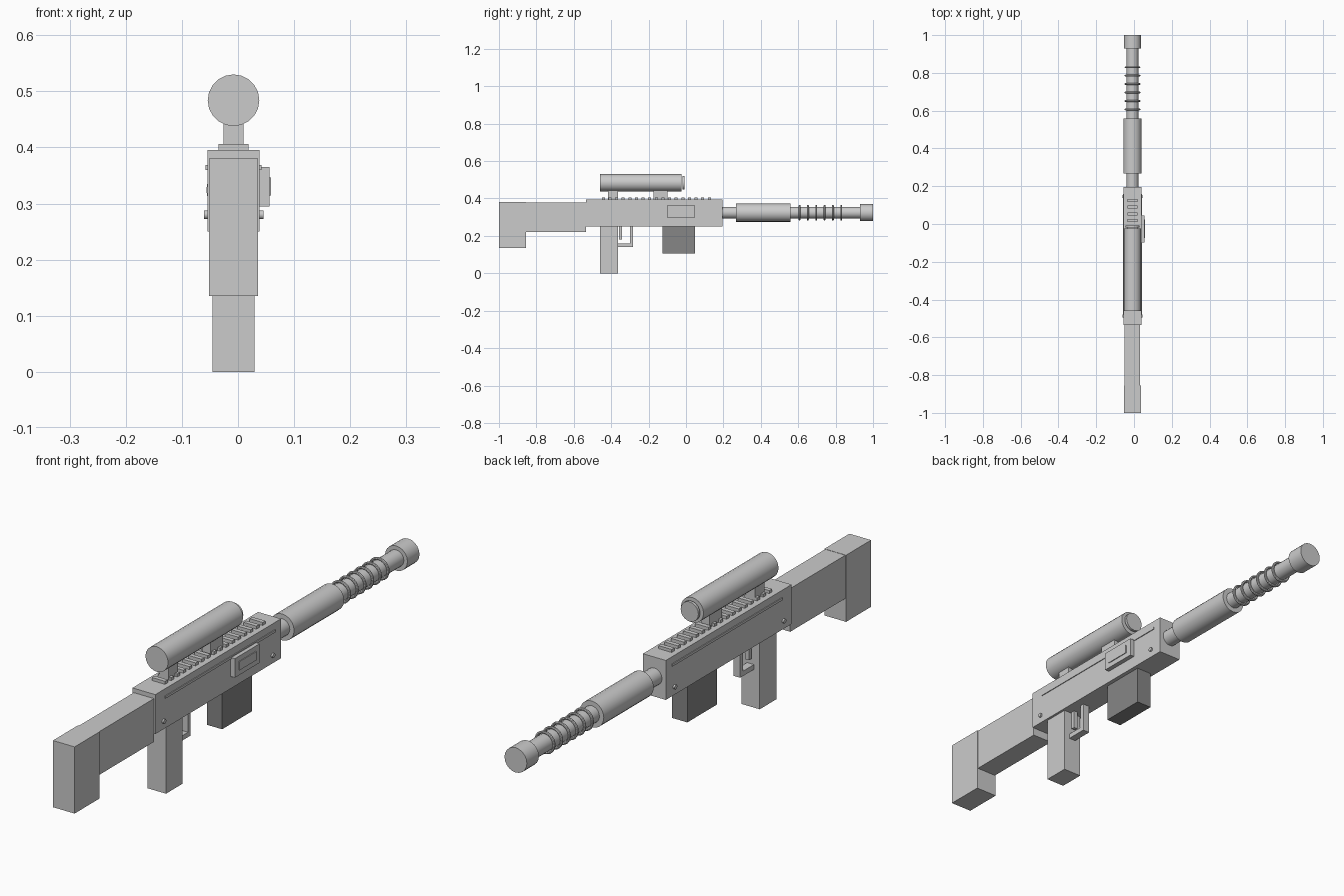
import bpy
from math import pi, radians

cube = bpy.data.objects.get("Cube")
if cube:
    bpy.data.objects.remove(cube, do_unlink=True)

CX = -0.008   # centre plane of the rifle
BZ = 0.324    # barrel axis height
SZ = 0.484    # scope axis height


def make_material(name, value):
    mat = bpy.data.materials.new(name)
    mat.use_nodes = True
    color = (value, value, value, 1)
    mat.diffuse_color = color
    mat.node_tree.nodes["Principled BSDF"].inputs["Base Color"].default_value = color
    return mat


light = make_material("light_grey", 0.60)
dark = make_material("dark_grey", 0.24)


def finish(name, mat, smooth=False):
    obj = bpy.context.object
    obj.name = name
    obj.data.materials.append(mat)
    if smooth:
        bpy.ops.object.shade_smooth_by_angle(angle=radians(35))
    return obj


def box(name, half, y, z, x=CX, mat=light):
    """Box from half width, y range and z range."""
    bpy.ops.mesh.primitive_cube_add(size=1, location=(x, sum(y) / 2, sum(z) / 2))
    bpy.context.object.scale = (2 * half, y[1] - y[0], z[1] - z[0])
    bpy.ops.object.transform_apply(location=False, rotation=False)
    return finish(name, mat)


def tube(name, radius, y, z, sides=20):
    """Cylinder lying along y."""
    bpy.ops.mesh.primitive_cylinder_add(
        vertices=sides, radius=radius, depth=y[1] - y[0],
        location=(CX, sum(y) / 2, z), rotation=(pi / 2, 0, 0))
    return finish(name, light, True)


# Receiver, stock, grip and magazine
box("receiver", 0.0465, (-0.535, 0.195), (0.25, 0.395))
box("stock", 0.041, (-0.99, -0.535), (0.22, 0.379))
box("butt", 0.044, (-1.0, -0.855), (0.135, 0.38))
box("grip", 0.0375, (-0.46, -0.363), (0, 0.25))
box("magazine", 0.031, (-0.125, 0.048), (0.107, 0.25), mat=dark)

# Trigger and its guard
box("trigger", 0.008, (-0.357, -0.343), (0.18, 0.25))
box("guard_bottom", 0.014, (-0.363, -0.283), (0.14, 0.158))
box("guard_front", 0.014, (-0.299, -0.283), (0.158, 0.25))

# Bolt cover on the left side
box("bolt_cover", 0.01, (-0.098, 0.046), (0.295, 0.365), x=0.046)
box("bolt_panel", 0.0025, (-0.075, 0.023), (0.314, 0.346), x=0.0565)

# Side ribs and pins, mirrored on both sides
for side, label in ((1, "left"), (-1, "right")):
    box("side_rib_" + label, 0.002, (-0.48, 0.16), (0.36, 0.369), x=CX + side * 0.0475)
    for place, y in (("rear", -0.488), ("front", 0.145)):
        bpy.ops.mesh.primitive_cylinder_add(
            vertices=12, radius=0.008, depth=0.012,
            location=(CX + side * 0.047, y, 0.28), rotation=(0, pi / 2, 0))
        finish("pin_" + place + "_" + label, light, True)

# Rail teeth along the top
for i in range(17):
    y = -0.442 + i * 0.0354
    box("rail_tooth", 0.0265, (y - 0.008, y + 0.008), (0.395, 0.406))

# Scope
box("scope_mount_rear", 0.0175, (-0.418, -0.363), (0.395, 0.45))
box("scope_mount_front", 0.0175, (-0.174, -0.1), (0.395, 0.45))
tube("scope_body", 0.046, (-0.46, -0.025), SZ)
tube("scope_lens", 0.036, (-0.019, -0.009), SZ)

# Barrel, shroud, muzzle and cooling rings
tube("barrel", 0.031, (0.19, 0.94), BZ)
tube("barrel_shroud", 0.0485, (0.268, 0.558), BZ)
tube("muzzle", 0.0455, (0.93, 1.0), BZ)
for i in range(6):
    bpy.ops.mesh.primitive_torus_add(
        major_radius=0.037, minor_radius=0.005, major_segments=24, minor_segments=8,
        location=(CX, 0.607 + i * 0.0446, BZ), rotation=(pi / 2, 0, 0))
    finish("cooling_ring", light, True)
